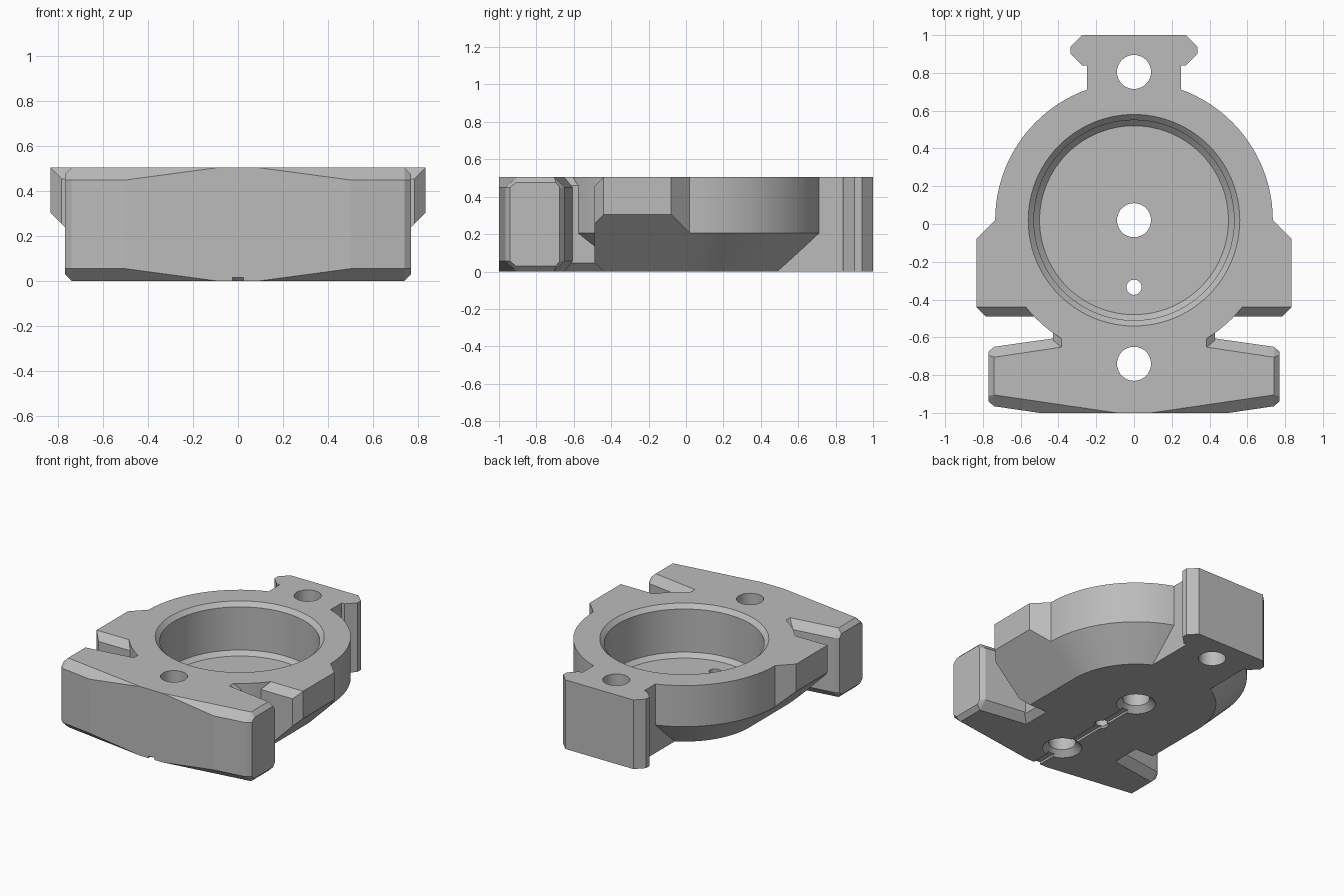
import bpy
import bmesh
from math import radians, tau
from mathutils import Matrix

cube = bpy.data.objects.get("Cube")
if cube:
    bpy.data.objects.remove(cube, do_unlink=True)

H = 0.505      # overall height
CY = 0.02      # y of the round housing
SEGMENTS = 96

grey = bpy.data.materials.new("plain_grey")
grey.use_nodes = True
colour = (0.5, 0.5, 0.5, 1)
grey.diffuse_color = colour
grey.node_tree.nodes["Principled BSDF"].inputs["Base Color"].default_value = colour


def finish(name, bm):
    bmesh.ops.recalc_face_normals(bm, faces=bm.faces)
    mesh = bpy.data.meshes.new(name)
    bm.to_mesh(mesh)
    bm.free()
    mesh.materials.append(grey)
    obj = bpy.data.objects.new(name, mesh)
    bpy.context.collection.objects.link(obj)
    return obj


def hull(name, points):
    """Convex solid from points mirrored in x."""
    bm = bmesh.new()
    for p in {(s * x, y, z) for x, y, z in points for s in (-1, 1)}:
        bm.verts.new(p)
    bmesh.ops.convex_hull(bm, input=bm.verts)
    loose = [v for v in bm.verts if not v.link_faces]
    bmesh.ops.delete(bm, geom=loose, context='VERTS')
    bmesh.ops.dissolve_limit(bm, angle_limit=radians(0.6), verts=bm.verts, edges=bm.edges)
    return finish(name, bm)


def lathe(name, profile, y):
    """Solid of revolution about a vertical axis at (0, y)."""
    bm = bmesh.new()
    verts = [bm.verts.new((r, 0, z)) for r, z in profile]
    edges = [bm.edges.new(pair) for pair in zip(verts, verts[1:])]
    bmesh.ops.spin(bm, geom=verts + edges, cent=(0, 0, 0), axis=(0, 0, 1),
                   angle=tau, steps=SEGMENTS, use_duplicate=False)
    bmesh.ops.remove_doubles(bm, verts=bm.verts, dist=1e-4)
    bmesh.ops.translate(bm, verts=bm.verts, vec=(0, y, 0))
    return finish(name, bm)


def prism(name, half):
    """Full-height extrusion of an outline mirrored in x."""
    bm = bmesh.new()
    outline = half + [(-x, y) for x, y in reversed(half)]
    face = bm.faces.new([bm.verts.new((x, y, 0)) for x, y in outline])
    top = bmesh.ops.extrude_face_region(bm, geom=[face])["geom"]
    bmesh.ops.translate(bm, vec=(0, 0, H),
                        verts=[v for v in top if isinstance(v, bmesh.types.BMVert)])
    return finish(name, bm)


def box(name, size, centre):
    bm = bmesh.new()
    bmesh.ops.create_cube(bm, size=1, matrix=Matrix.Translation(centre) @ Matrix.Diagonal((*size, 1)))
    return finish(name, bm)


def combine(target, other, operation):
    mod = target.modifiers.new(operation.lower(), 'BOOLEAN')
    mod.operation = operation
    mod.solver = 'EXACT'
    mod.object = other
    other.hide_render = True
    bpy.context.view_layer.objects.active = target
    bpy.ops.object.modifier_apply(modifier=mod.name)
    bpy.data.objects.remove(other, do_unlink=True)


# Round housing with a conical underside
body = lathe("mounting_body", [(0, 0), (0.53, 0), (0.735, 0.205), (0.735, H), (0, H)], CY)

# Side wings with sloped undersides and chamfered front edges
wings = hull("side_wings", [
    (0.735, CY, H), (0.835, -0.08, H), (0.835, -0.44, H),
    (0.735, CY, 0.205), (0.835, -0.08, 0.305), (0.835, -0.44, 0.305),
    (0.53, CY, 0), (0.53, -0.44, 0),
    (0.785, -0.49, 0.455), (0.785, -0.49, 0.255), (0.58, -0.49, 0.05)])

# Rear tab with a wider chamfered head
tab = prism("rear_tab", [
    (0.25, 0.1), (0.25, 0.84), (0.275, 0.84), (0.335, 0.9), (0.335, 0.94), (0.275, 1)])

# Neck between the side slots
neck = hull("neck", [(x, y, z) for y in (-0.8, -0.3)
                     for x, z in ((0.385, 0), (0.43, 0.045), (0.43, H - 0.045), (0.385, H))])

# Front bar, chamfered equally above and below
upper = [
    (0.09, -1, 0), (0.74, -0.905, 0), (0.74, -0.705, 0), (0, -0.595, 0),
    (0.77, -0.91, 0.03), (0.77, -0.695, 0.03),
    (0.5, -1, 0.055), (0.74, -0.965, 0.055), (0.77, -0.94, 0.055),
    (0.77, -0.675, 0.055), (0.74, -0.65, 0.055), (0, -0.545, 0.055)]
bar = hull("front_bar", upper + [(x, y, H - z) for x, y, z in upper])

for part in (wings, tab, neck, bar):
    combine(body, part, 'UNION')

# Large blind bore, chamfered at its rim and floor
combine(body, lathe("bore_cutter", [
    (0, 0.13), (0.5, 0.13), (0.53, 0.16), (0.53, 0.475), (0.63, 0.575), (0, 0.575)], CY), 'DIFFERENCE')

# Through holes: y, radius, countersink width underneath
for y, r, sink in ((0.805, 0.09, 0), (CY, 0.09, 0.04), (-0.74, 0.09, 0.04), (-0.335, 0.04, 0.012)):
    profile = [(0, -0.1), (r + sink, -0.1), (r + sink, 0), (r, sink), (r, 0.6), (0, 0.6)]
    if not sink:
        profile = [(0, -0.1), (r, -0.1), (r, 0.6), (0, 0.6)]
    combine(body, lathe("hole_cutter", profile, y), 'DIFFERENCE')

# Shallow groove under the front, linking the holes
combine(body, box("groove_cutter", (0.05, 1.1, 0.03), (0, -0.53, 0)), 'DIFFERENCE')

# Smooth round walls, crisp edges
bpy.ops.object.select_all(action='DESELECT')
body.select_set(True)
bpy.context.view_layer.objects.active = body
bpy.ops.object.shade_smooth_by_angle(angle=radians(7))
